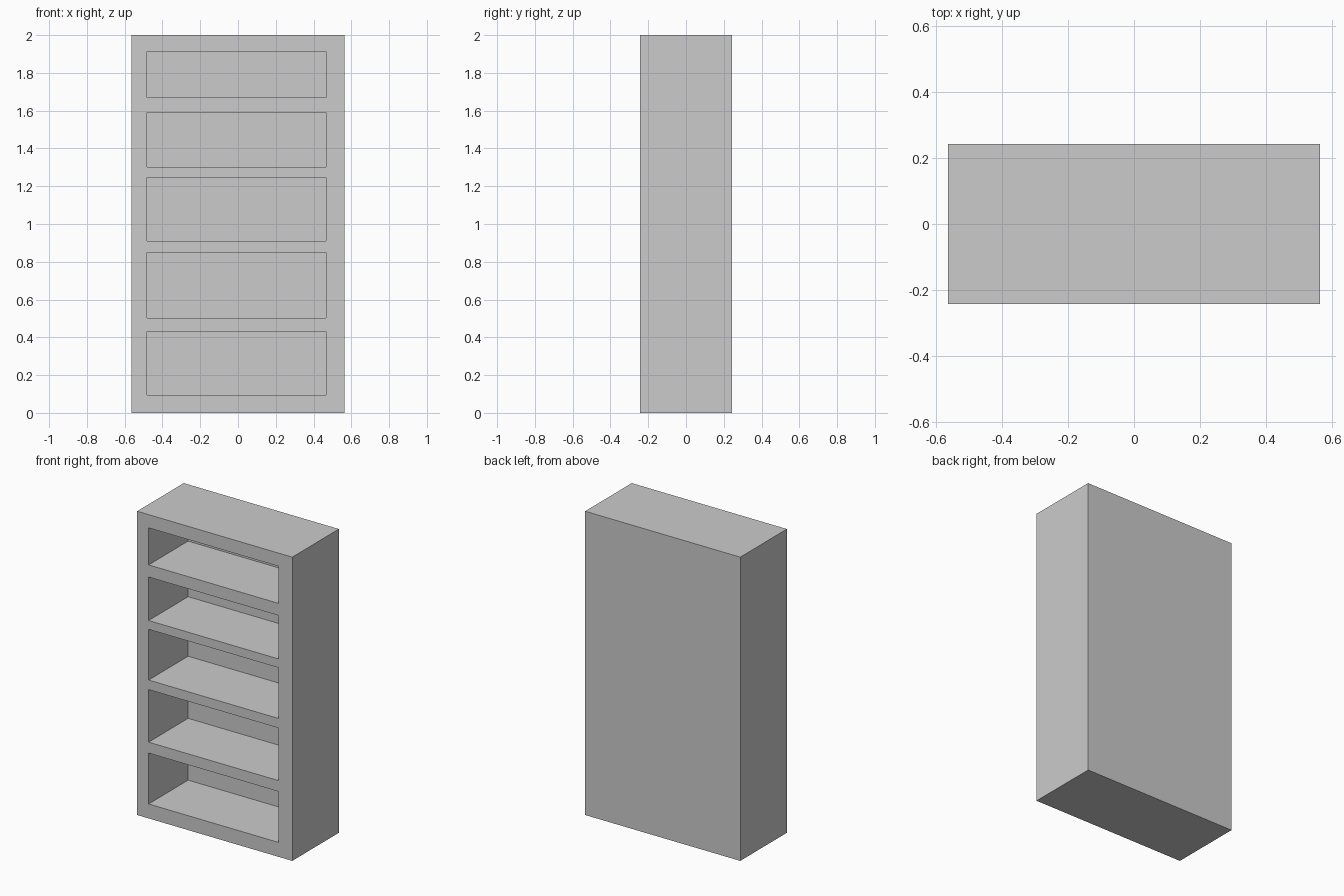
import bpy

if "Cube" in bpy.data.objects:
    bpy.data.objects.remove(bpy.data.objects["Cube"])

WIDTH, DEPTH, HEIGHT = 1.13, 0.485, 2.0
FRONT = -DEPTH / 2
BACK_PANEL = 0.168                 # y of the inner back wall
LEFT, RIGHT = -0.481, 0.466        # sides of the openings
BAYS = [(0.095, 0.43), (0.502, 0.848), (0.911, 1.245),
        (1.303, 1.589), (1.669, 1.913)]  # bottom and top of each opening


def box(name, lo, hi):
    """Axis-aligned box between two corners."""
    size = [b - a for a, b in zip(lo, hi)]
    mid = [(a + b) / 2 for a, b in zip(lo, hi)]
    bpy.ops.mesh.primitive_cube_add(size=1, location=mid)
    obj = bpy.context.object
    obj.name = name
    obj.scale = size
    bpy.ops.object.transform_apply(location=True, rotation=False, scale=True)
    return obj


# Solid case
case = box("bookcase", (-WIDTH / 2, FRONT, 0), (WIDTH / 2, -FRONT, HEIGHT))

# Shelf bays cut in from the front
for i, (bottom, top) in enumerate(BAYS):
    cutter = box(f"bay_cutter_{i + 1}", (LEFT, FRONT - 0.1, bottom),
                 (RIGHT, BACK_PANEL, top))
    mod = case.modifiers.new(f"bay_{i + 1}", 'BOOLEAN')
    mod.operation = 'DIFFERENCE'
    mod.solver = 'EXACT'
    mod.object = cutter
    bpy.context.view_layer.objects.active = case
    bpy.ops.object.modifier_apply(modifier=mod.name)
    bpy.data.objects.remove(cutter)
